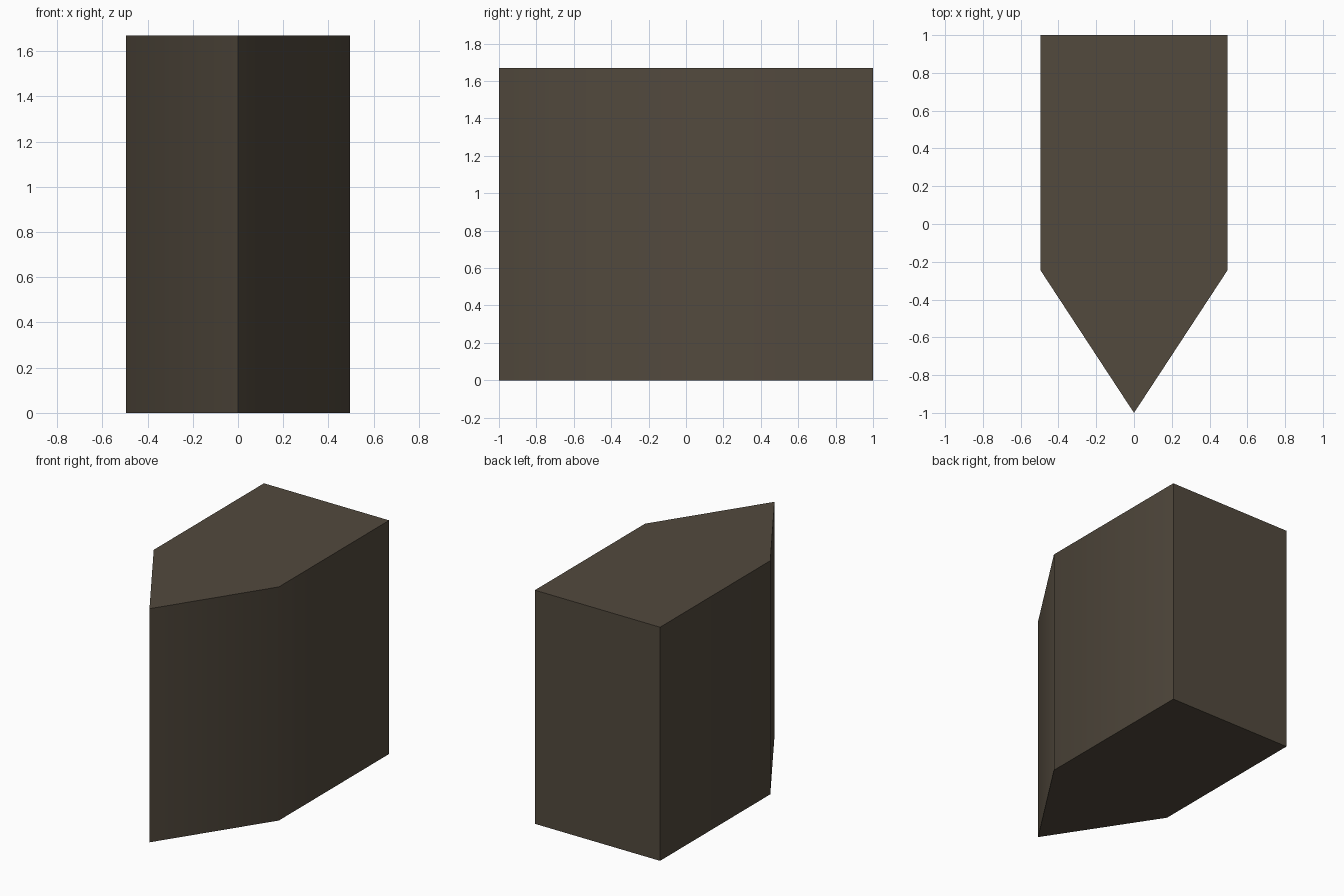
import bpy, bmesh, math

if "Cube" in bpy.data.objects:
    bpy.data.objects.remove(bpy.data.objects["Cube"])

HEIGHT = 1.67

# Single dark stone-brown colour
mat = bpy.data.materials.new("dark brown stone")
mat.diffuse_color = (0.084, 0.067, 0.047, 1)
mat.use_nodes = True
mat.node_tree.nodes["Principled BSDF"].inputs["Base Color"].default_value = mat.diffuse_color

# Pointed pier footprint: square back, wedge-shaped front
outline = [(-0.495, 1), (-0.495, -0.245), (0, -1), (0.495, -0.245), (0.495, 1)]

bm = bmesh.new()
base = bm.faces.new([bm.verts.new((x, y, 0)) for x, y in outline])
top = bmesh.ops.extrude_face_region(bm, geom=[base], use_keep_orig=True)
bmesh.ops.translate(bm, vec=(0, 0, HEIGHT),
                    verts=[v for v in top["geom"] if isinstance(v, bmesh.types.BMVert)])
bmesh.ops.recalc_face_normals(bm, faces=bm.faces)

mesh = bpy.data.meshes.new("pointed_pier")
bm.to_mesh(mesh)
bm.free()
mesh.materials.append(mat)
pier = bpy.data.objects.new("pointed_pier", mesh)
bpy.context.collection.objects.link(pier)

# Soft shoulder where the wedge meets the sides, all other edges sharp
bpy.context.view_layer.objects.active = pier
pier.select_set(True)
bpy.ops.object.shade_smooth_by_angle(angle=math.radians(40))
